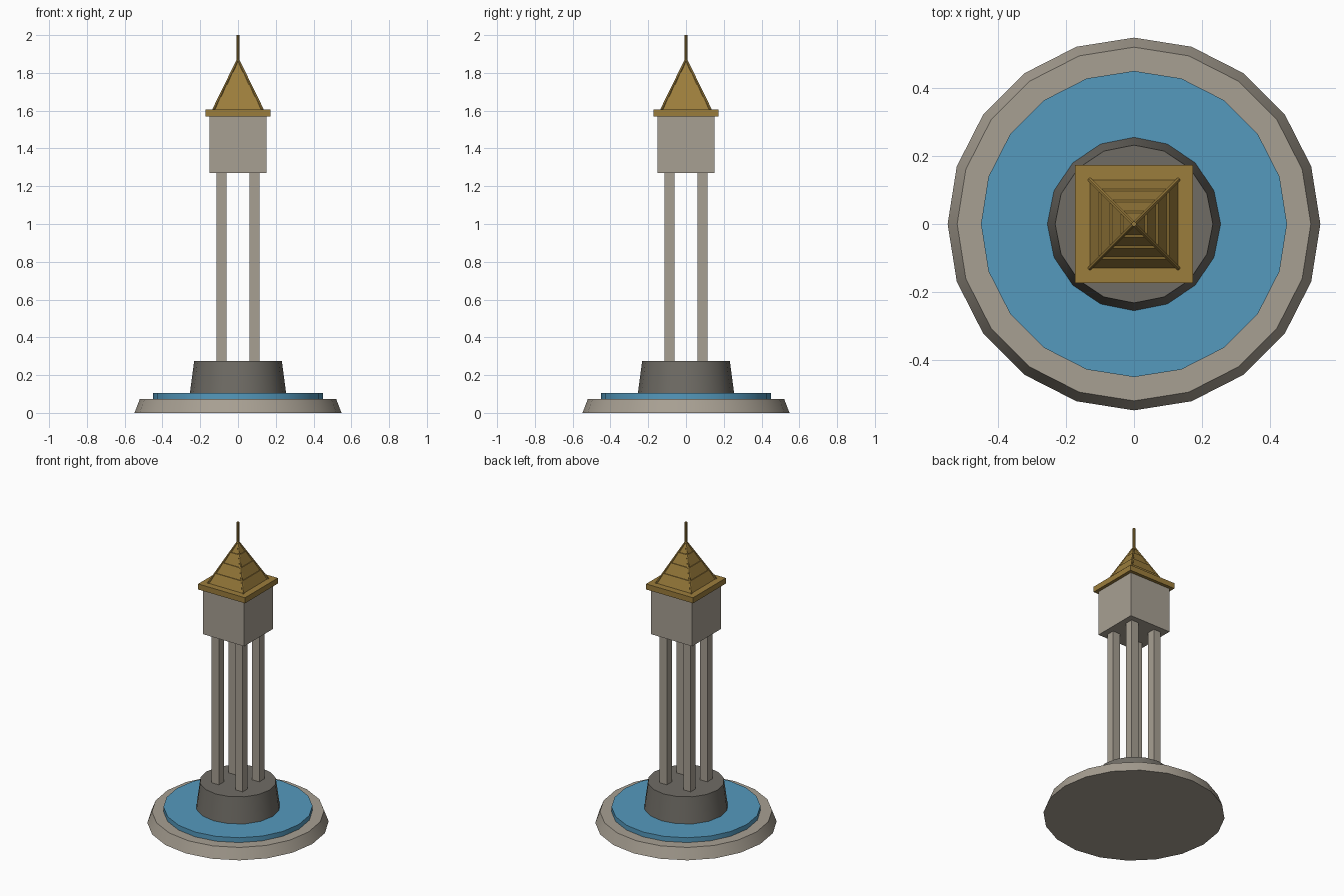
import bpy, math
from mathutils import Vector

if "Cube" in bpy.data.objects:
    bpy.data.objects.remove(bpy.data.objects["Cube"])


def material(name, rgb):
    m = bpy.data.materials.new(name)
    m.diffuse_color = (*rgb, 1)
    m.use_nodes = True
    m.node_tree.nodes["Principled BSDF"].inputs["Base Color"].default_value = m.diffuse_color
    return m


STONE = material("pale stone", (0.39, 0.35, 0.29))
DARK = material("dark stone", (0.16, 0.15, 0.13))
WATER = material("water blue", (0.09, 0.32, 0.51))
GOLD = material("roof gold", (0.33, 0.205, 0.045))


def finish(name, mat):
    o = bpy.context.object
    o.name = name
    o.data.materials.append(mat)
    return o


def disc(name, sides, r1, r2, z1, z2, mat):
    """Tapered round drum with a vertex on the y axis."""
    bpy.ops.mesh.primitive_cone_add(vertices=sides, radius1=r1, radius2=r2,
                                    depth=z2 - z1, location=(0, 0, (z1 + z2) / 2))
    o = finish(name, mat)
    bpy.ops.object.shade_smooth_by_angle(angle=math.radians(30))
    return o


def box(name, x, y, half, z1, z2, mat):
    bpy.ops.mesh.primitive_cube_add(size=1, location=(x, y, (z1 + z2) / 2))
    bpy.context.object.scale = (2 * half, 2 * half, z2 - z1)
    return finish(name, mat)


def square_frustum(name, half1, half2, z1, z2, mat):
    k = math.sqrt(2)
    bpy.ops.mesh.primitive_cone_add(vertices=4, radius1=half1 * k, radius2=half2 * k,
                                    depth=z2 - z1, location=(0, 0, (z1 + z2) / 2),
                                    rotation=(0, 0, math.pi / 4))
    return finish(name, mat)


def rod(name, a, b, radius, sides, mat):
    a, b = Vector(a), Vector(b)
    d = b - a
    bpy.ops.mesh.primitive_cylinder_add(vertices=sides, radius=radius, depth=d.length,
                                        location=(a + b) / 2,
                                        rotation=d.to_track_quat('Z', 'Y').to_euler())
    return finish(name, mat)


# Round base, pool and plinth
disc("base", 20, 0.548, 0.52, 0, 0.073, STONE)
disc("pool_water", 20, 0.45, 0.45, 0.07, 0.105, WATER)
disc("plinth", 16, 0.258, 0.232, 0.08, 0.275, DARK)

# Four square columns
for sx in (-1, 1):
    for sy in (-1, 1):
        box("column", sx * 0.0875, sy * 0.0875, 0.0265, 0.27, 1.275, STONE)

# Tower room and eaves slab
box("tower_room", 0, 0, 0.152, 1.27, 1.572, STONE)
box("eaves", 0, 0, 0.173, 1.57, 1.607, GOLD)

# Roof of four tiers with small ledges
BASE, APEX, HALF, TIERS = 1.605, 1.87, 0.13, 4
for i in range(TIERS):
    z1 = BASE + (APEX - BASE) * i / TIERS
    z2 = BASE + (APEX - BASE) * (i + 1) / TIERS
    h1 = HALF * (1 - i / TIERS)
    h2 = HALF * (1 - (i + 1) / TIERS) + 0.005
    square_frustum("roof_tier", h1, h2, z1, z2, GOLD)

# Hip ridges and spire
for sx in (-1, 1):
    for sy in (-1, 1):
        rod("hip_ridge", (sx * HALF, sy * HALF, BASE), (0, 0, APEX), 0.007, 6, GOLD)
rod("spire", (0, 0, 1.85), (0, 0, 2.0), 0.008, 8, GOLD)
